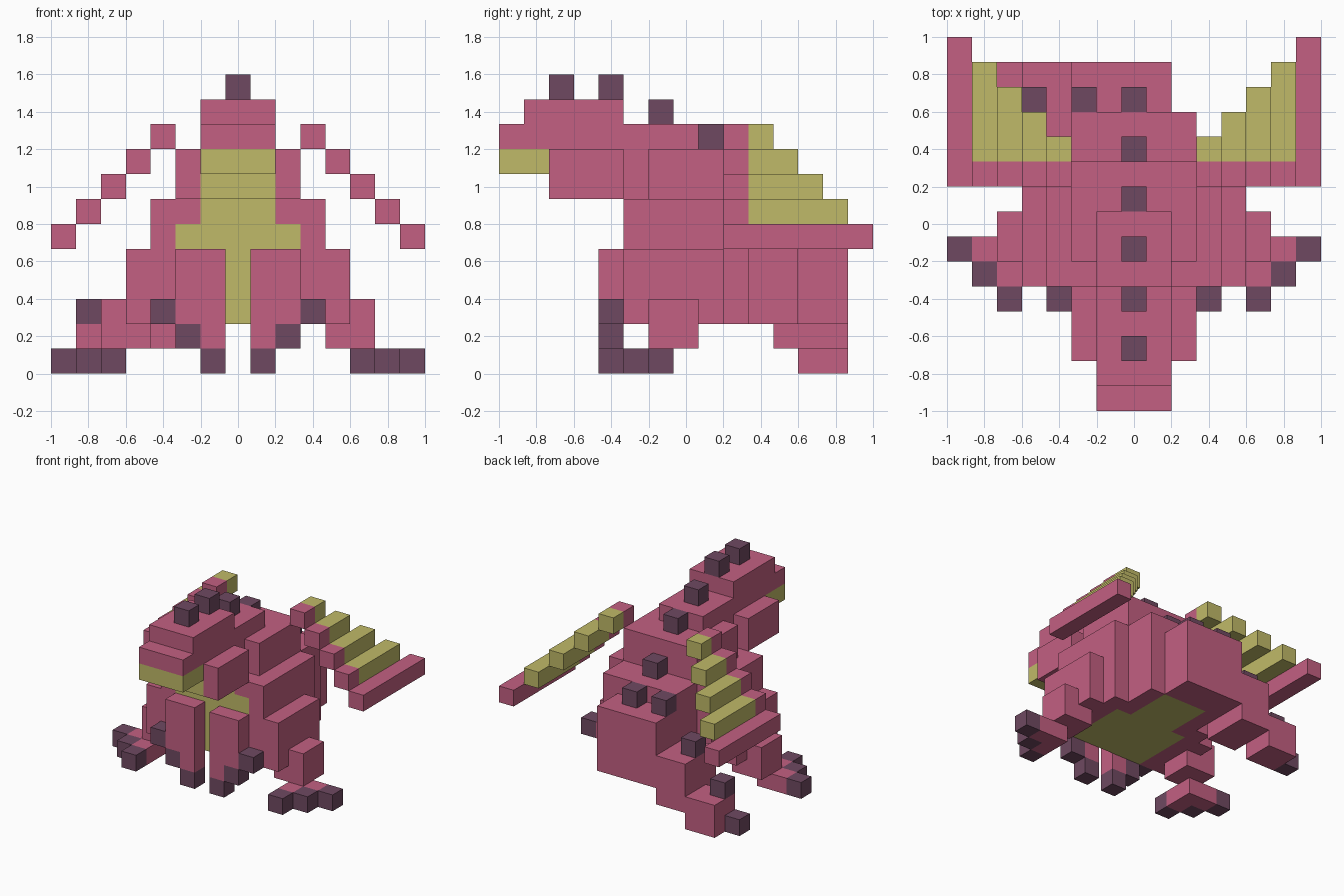
import bpy, bmesh

cube = bpy.data.objects.get("Cube")
if cube:
    bpy.data.objects.remove(cube, do_unlink=True)

U = 2 / 15  # one block


def linear(c):
    c /= 255
    return c / 12.92 if c <= 0.04045 else ((c + 0.055) / 1.055) ** 2.4


def material(name, rgb):
    m = bpy.data.materials.new(name)
    m.use_nodes = True
    col = tuple(linear(c) for c in rgb) + (1,)
    m.diffuse_color = col
    b = m.node_tree.nodes["Principled BSDF"]
    b.inputs["Base Color"].default_value = col
    b.inputs["Roughness"].default_value = 0.9
    return m


MATS = [material("pink skin", (195, 96, 130)),
        material("khaki belly", (192, 186, 104)),
        material("dark purple claw", (111, 73, 97))]
PINK, KHAKI, PURPLE = range(3)

# Outward direction and corner loop of each block side
SIDES = []
for axis in range(3):
    a, b = (axis + 1) % 3, (axis + 2) % 3
    for s in (0, 1):
        loop = []
        for p, q in ((0, 0), (1, 0), (1, 1), (0, 1)):
            v = [0, 0, 0]
            v[axis], v[a], v[b] = s, p, q
            loop.append(tuple(v))
        d = [0, 0, 0]
        d[axis] = 2 * s - 1
        SIDES.append((tuple(d), loop if s else loop[::-1]))


def part(name, *boxes):
    """Join boxes (low corner, high corner, colour) into one shell; later boxes repaint."""
    cells = {}
    for lo, hi, mat in boxes:
        for x in range(lo[0], hi[0]):
            for y in range(lo[1], hi[1]):
                for z in range(lo[2], hi[2]):
                    cells[x, y, z] = mat
    bm = bmesh.new()
    verts = {}
    for c, mat in cells.items():
        for d, loop in SIDES:
            if tuple(i + j for i, j in zip(c, d)) in cells:
                continue
            corners = []
            for o in loop:
                k = tuple(i + j for i, j in zip(c, o))
                if k not in verts:
                    verts[k] = bm.verts.new((k[0] * U - 1, k[1] * U - 1, k[2] * U))
                corners.append(verts[k])
            bm.faces.new(corners).material_index = mat
    # Merge the flat grid into large faces, keeping colour borders
    bmesh.ops.dissolve_limit(bm, angle_limit=0.01, verts=bm.verts[:],
                             edges=bm.edges[:], delimit={'MATERIAL'})
    me = bpy.data.meshes.new(name)
    bm.to_mesh(me)
    bm.free()
    for m in MATS:
        me.materials.append(m)
    ob = bpy.data.objects.new(name, me)
    bpy.context.scene.collection.objects.link(ob)
    return ob


def pair(name, *boxes):
    """Make a left part and its mirror image on the right."""
    part("left_" + name, *boxes)
    part("right_" + name, *[((15 - hi[0], lo[1], lo[2]), (15 - lo[0], hi[1], hi[2]), m)
                            for lo, hi, m in boxes])


def block(x, y, z, mat=PURPLE):
    return (x, y, z), (x + 1, y + 1, z + 1), mat


# Head with cheeks, jaw and throat, running back into the neck ridge
part("head",
     ((6, 1, 10), (9, 5, 11), PINK),
     ((6, 0, 9), (9, 8, 10), PINK),
     ((5, 2, 7), (10, 5, 9), PINK),
     ((6, 5, 7), (9, 6, 9), PINK),
     ((6, 0, 8), (9, 2, 9), KHAKI),
     ((6, 2, 7), (9, 5, 8), KHAKI))

# Torso, stepped towards the sides and the back, with belly patch
part("torso",
     ((5, 6, 7), (10, 10, 9), PINK),
     ((5, 5, 2), (10, 12, 7), PINK),
     ((4, 5, 2), (11, 10, 7), PINK),
     ((3, 5, 2), (12, 9, 5), PINK),
     ((5, 5, 2), (10, 6, 6), KHAKI),
     ((6, 5, 6), (9, 6, 7), KHAKI),
     ((5, 5, 2), (10, 9, 3), KHAKI),
     ((6, 9, 2), (9, 12, 3), KHAKI))

# Tail curling down to the right
part("tail",
     ((5, 12, 2), (9, 14, 6), PINK),
     ((3, 11, 1), (5, 14, 4), PINK),
     ((1, 12, 0), (3, 14, 2), PINK))

# Spikes from the crown along the back to the tail tip
SPIKES = [(7, 2, 11), (7, 4, 11), (7, 6, 10), (7, 8, 9), (7, 10, 7), (7, 12, 6),
          (5, 12, 6), (3, 12, 4), (1, 12, 2), (0, 12, 0)]
for i, s in enumerate(SPIKES):
    part(f"spike_{i + 1}", block(*s))

# Arms with three claws each
pair("arm", ((8, 4, 2), (10, 5, 5), PINK), block(8, 4, 1, PINK))
for i in range(3):
    pair(f"arm_claw_{i + 1}", block(8 + i, 4, i))

# Legs and clawed feet
pair("leg", ((11, 6, 1), (13, 8, 3), PINK))
pair("foot", ((12, 5, 0), (13, 7, 1), PINK), block(13, 6, 0, PINK))
for i in range(3):
    pair(f"toe_claw_{i + 1}", block(12 + i, 4 + i, 0))

# Wings: five bars stepping outward and down, the outermost one all pink
for i in range(5):
    membrane = KHAKI if i < 4 else PINK
    pair(f"wing_bar_{i + 1}",
         block(10 + i, 9, 9 - i, PINK),
         ((10 + i, 10, 9 - i), (11 + i, 11 + i, 10 - i), membrane))
